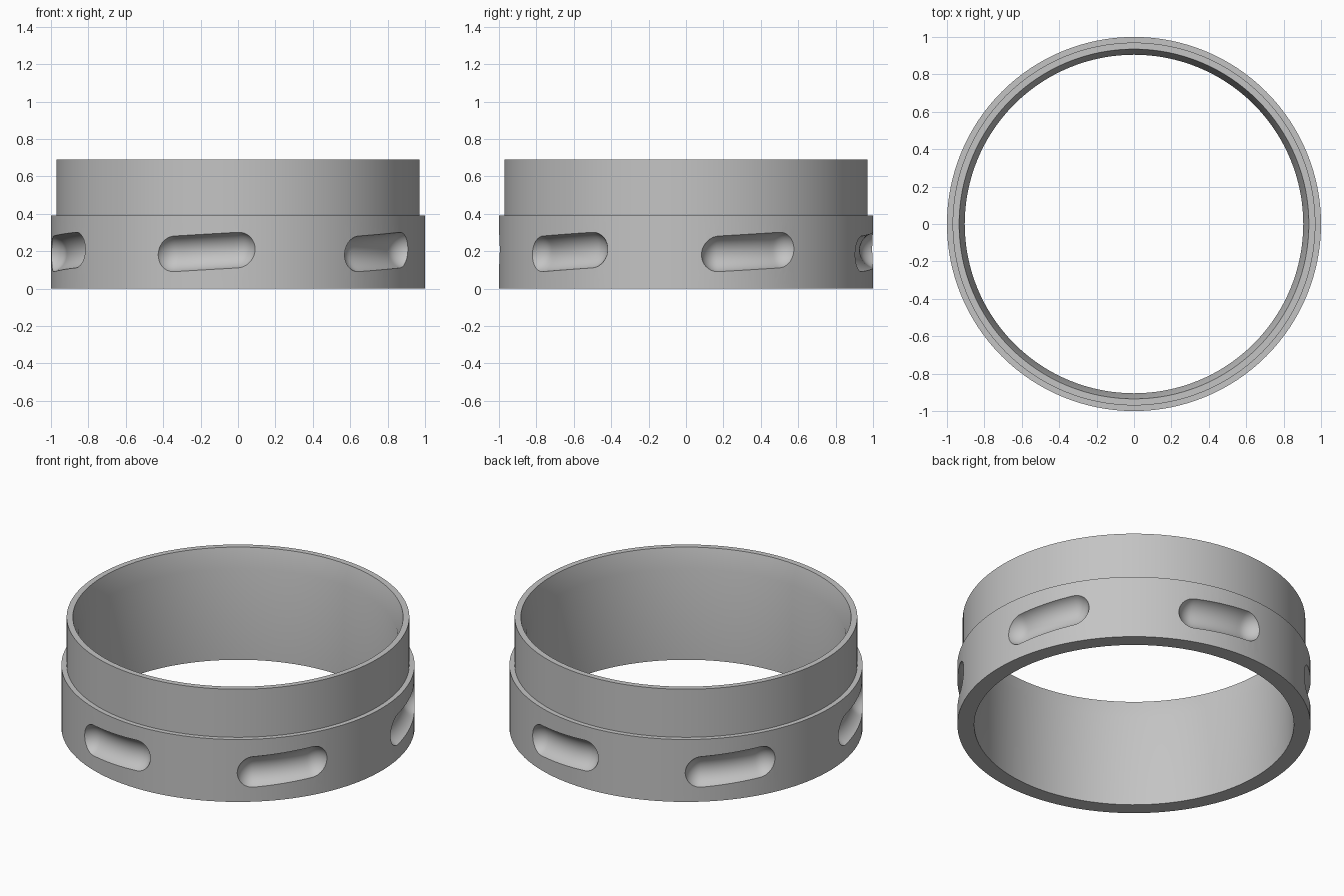
import bpy
import bmesh
from math import sin, cos, pi, radians

default = bpy.data.objects.get("Cube")
if default:
    bpy.data.objects.remove(default, do_unlink=True)

gray = bpy.data.materials.new("plain_gray")
gray.use_nodes = True
COLOR = (0.55, 0.55, 0.55, 1)
gray.diffuse_color = COLOR
gray.node_tree.nodes["Principled BSDF"].inputs["Base Color"].default_value = COLOR


def bridge(bm, ring_a, ring_b):
    """Join two closed rings of vertices with quads."""
    n = len(ring_a)
    for i in range(n):
        j = (i + 1) % n
        bm.faces.new((ring_a[i], ring_a[j], ring_b[j], ring_b[i]))


def to_object(bm, name):
    bmesh.ops.recalc_face_normals(bm, faces=bm.faces)
    mesh = bpy.data.meshes.new(name)
    bm.to_mesh(mesh)
    bm.free()
    mesh.materials.append(gray)
    obj = bpy.data.objects.new(name, mesh)
    bpy.context.collection.objects.link(obj)
    return obj


# Stepped collar: wall profile (radius, height) revolved about z
SEGMENTS = 128
profile = [(0.905, 0), (1, 0), (1, 0.39), (0.97, 0.39),
           (0.97, 0.69), (0.935, 0.69), (0.905, 0.57)]
bm = bmesh.new()
rings = []
for r, z in profile:
    angles = [2 * pi * i / SEGMENTS for i in range(SEGMENTS)]
    rings.append([bm.verts.new((r * cos(a), r * sin(a), z)) for a in angles])
for k, ring in enumerate(rings):
    bridge(bm, ring, rings[(k + 1) % len(rings)])
collar = to_object(bm, "slotted_collar")

# Slot cutters: round-ended tubes bent around the collar, slightly tilted
PATH_R, BALL, HALF, MID_Z, RISE = 1.03, 0.1, radians(9.95), 0.196, 0.01
CAP, BEND, SIDES = 10, 16, 40


def add_slot(bm, centre):
    # each station: angle along the slot, tube radius
    stations = []
    for i in range(1, CAP + 1):
        t = pi / 2 * i / CAP
        stations.append((-HALF - BALL * cos(t) / PATH_R, BALL * sin(t)))
    for i in range(1, BEND):
        stations.append((HALF * (2 * i / BEND - 1), BALL))
    stations += [(-a, r) for a, r in reversed(stations[:CAP])]

    def point(angle, radius, turn):
        a = centre + angle
        rad = PATH_R + radius * cos(turn)
        z = MID_Z + RISE * angle / HALF + radius * sin(turn)
        return bm.verts.new((rad * cos(a), rad * sin(a), z))

    tubes = [[point(a, r, 2 * pi * j / SIDES) for j in range(SIDES)]
             for a, r in stations]
    for first, second in zip(tubes, tubes[1:]):
        bridge(bm, first, second)
    # close both ends at their poles
    tip = HALF + BALL / PATH_R
    for ring, angle in ((tubes[0], -tip), (tubes[-1], tip)):
        pole = point(angle, 0, 0)
        for j in range(SIDES):
            bm.faces.new((ring[j], ring[(j + 1) % SIDES], pole))


bm = bmesh.new()
for k in range(6):
    add_slot(bm, radians(20 + 60 * k))
cutter = to_object(bm, "slot_cutter")
cutter.hide_render = True

# Cut the six blind slots and bake the result
cut = collar.modifiers.new("slots", "BOOLEAN")
cut.operation = "DIFFERENCE"
cut.solver = "EXACT"
cut.object = cutter
bpy.ops.object.select_all(action="DESELECT")
collar.select_set(True)
bpy.context.view_layer.objects.active = collar
bpy.ops.object.modifier_apply(modifier=cut.name)
bpy.data.objects.remove(cutter, do_unlink=True)
bpy.ops.object.shade_smooth_by_angle(angle=radians(30))
